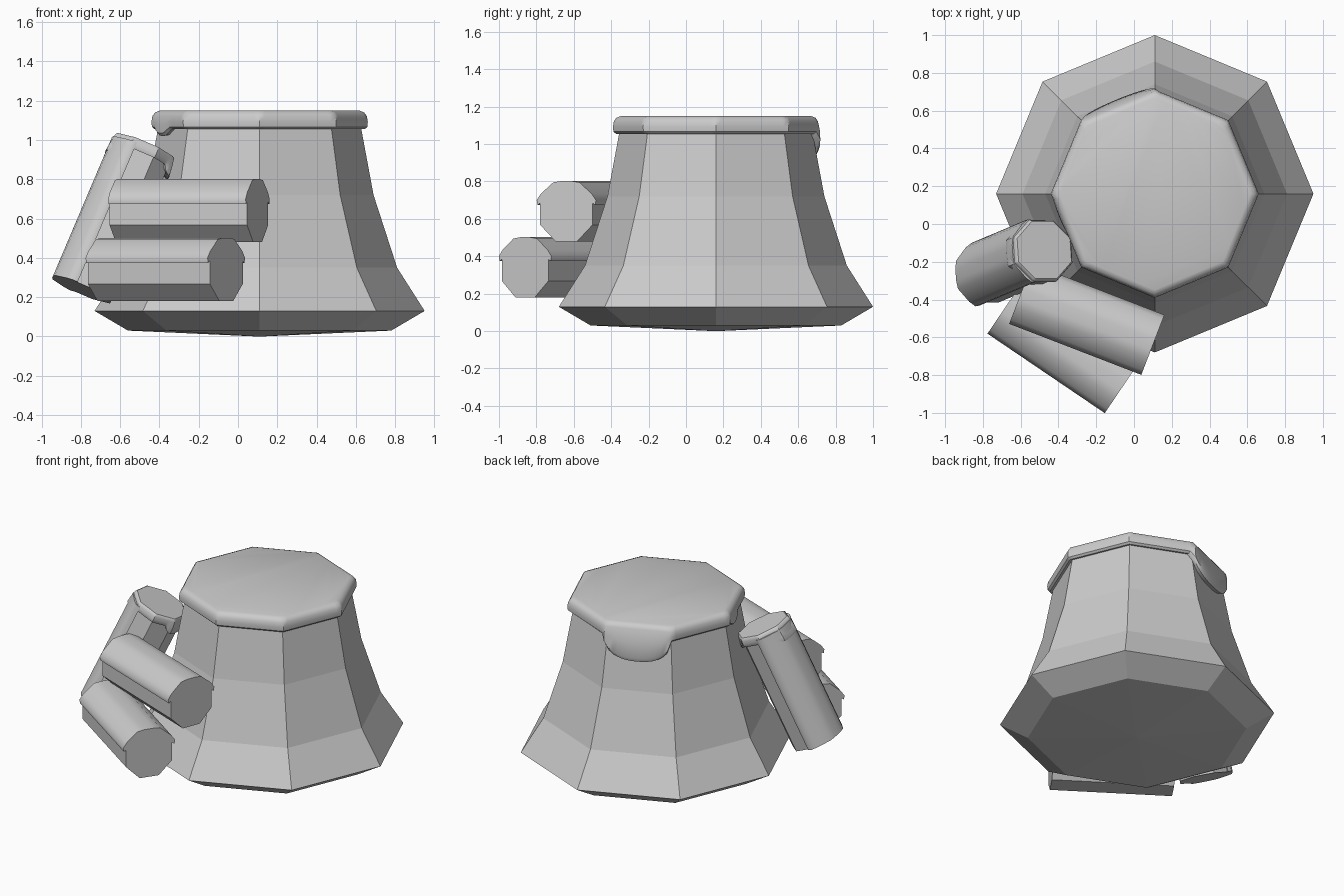
import bpy, bmesh, math
from mathutils import Vector, Matrix

old = bpy.data.objects.get("Cube")
if old:
    bpy.data.objects.remove(old, do_unlink=True)

grey = bpy.data.materials.new("plain grey")
grey.use_nodes = True
grey.diffuse_color = (0.6, 0.6, 0.6, 1)
grey.node_tree.nodes["Principled BSDF"].inputs["Base Color"].default_value = (0.6, 0.6, 0.6, 1)


def finish(name, bm, matrix, smooth=None):
    bmesh.ops.recalc_face_normals(bm, faces=bm.faces)
    mesh = bpy.data.meshes.new(name)
    bm.to_mesh(mesh)
    bm.free()
    mesh.materials.append(grey)
    obj = bpy.data.objects.new(name, mesh)
    obj.matrix_world = matrix
    bpy.context.collection.objects.link(obj)
    if smooth:
        bpy.ops.object.select_all(action='DESELECT')
        obj.select_set(True)
        bpy.context.view_layer.objects.active = obj
        bpy.ops.object.shade_smooth_by_angle(angle=math.radians(smooth))
    return obj


def loft(rings):
    """Skin a list of closed rings, filling both ends."""
    bm = bmesh.new()
    loops = [[bm.verts.new(p) for p in ring] for ring in rings]
    for a, b in zip(loops, loops[1:]):
        for i in range(len(a)):
            j = (i + 1) % len(a)
            bm.faces.new((a[i], a[j], b[j], b[i]))
    bm.faces.new(loops[0][::-1])
    bm.faces.new(loops[-1])
    return bm


def octagon(r, turn=0.0, steps=1):
    """Octagon outline with each side split into steps."""
    corners = [Vector((r * math.cos(k * math.pi / 4 + turn),
                       r * math.sin(k * math.pi / 4 + turn))) for k in range(8)]
    return [corners[k].lerp(corners[(k + 1) % 8], s / steps)
            for k in range(8) for s in range(steps)]


def snow_cap(name, r, top, thick, drips, matrix, turn=0.0):
    """Rounded slab with drips given as (angle, half width, depth)."""
    profile = [(0.9, 0.1, 1), (0.99, 0, 1), (1.015, 0.12, 0.9), (1.02, 0.4, 0.4),
               (1.01, 0.7, 0), (0.985, 0.9, 0), (0.94, 1, 0)]
    rings = []
    for scale, height, sag in profile:
        ring = []
        for p in octagon(r, turn, 14):
            angle = math.degrees(math.atan2(p.y, p.x)) % 360
            drop = 0
            for a, half, depth in drips:
                t = min(1, abs((angle - a + 180) % 360 - 180) / half)
                drop += depth * math.sqrt(max(0, 1 - t ** 2.5)) * sag
            q = p * scale + p.normalized() * drop * 0.25
            ring.append((q.x, q.y, top - thick + thick * height - drop))
        rings.append(ring)
    return finish(name, loft(rings), matrix, 38)


# Flared eight-sided stump
stump_place = Matrix.Translation((0.11, 0.16, 0))
sides = [(0.01, 0), (0.67, 0.03), (0.84, 0.13), (0.70, 0.35), (0.58, 0.72), (0.515, 1.07)]
finish("stump", loft([[(p.x, p.y, z) for p in octagon(r)] for r, z in sides]), stump_place)

# Snow on the stump, with a large drip at the back and a small one at the side
snow_cap("stump_snow", 0.54, 1.15, 0.095, [(112, 23, 0.14), (194, 9, 0.035)], stump_place)


def log(name, centre, along, up, length):
    """Octagonal log with a blanket of snow on its upper side."""
    x = Vector(along).normalized()
    y = Vector(up).cross(x).normalized()
    z = x.cross(y)
    place = Matrix.Translation(centre) @ Matrix((x, y, z)).transposed().to_4x4()
    h = length / 2
    ring = octagon(0.15 / math.cos(math.pi / 8), math.pi / 8)
    finish(name, loft([[(e, p.x, p.y) for p in ring] for e in (-h, h)]), place)
    # half outline of the blanket, mirrored across the top
    half = [(0.14, 0.06), (0.165, 0.045), (0.17, 0.07), (0.145, 0.105), (0.075, 0.165), (0.03, 0.172)]
    outline = half + [(-a, b) for a, b in reversed(half)]
    finish(name + "_snow", loft([[(e, a, b) for a, b in outline] for e in (-h, h)]), place, 50)
    return place


log("lower_log", (-0.37, -0.65, 0.33), (0.62, -0.42, 0), (0, 0, 1), 0.75)
log("upper_log", (-0.25, -0.505, 0.63), (0.70, -0.27, 0), (0, 0, 1), 0.75)

# Log leaning on the stump, with snow over its top end
lean = log("leaning_log", (-0.635, -0.205, 0.59), (0.31, 0.13, 0.73), (-0.9, 0, 0.4), 0.78)
end_place = lean @ Matrix(((0, 0, 1), (0, 1, 0), (-1, 0, 0))).to_4x4()
snow_cap("leaning_log_end_snow", 0.175, 0.415, 0.06,
         [(0, 35, 0.05), (180, 40, 0.05)], end_place, math.pi / 8)
